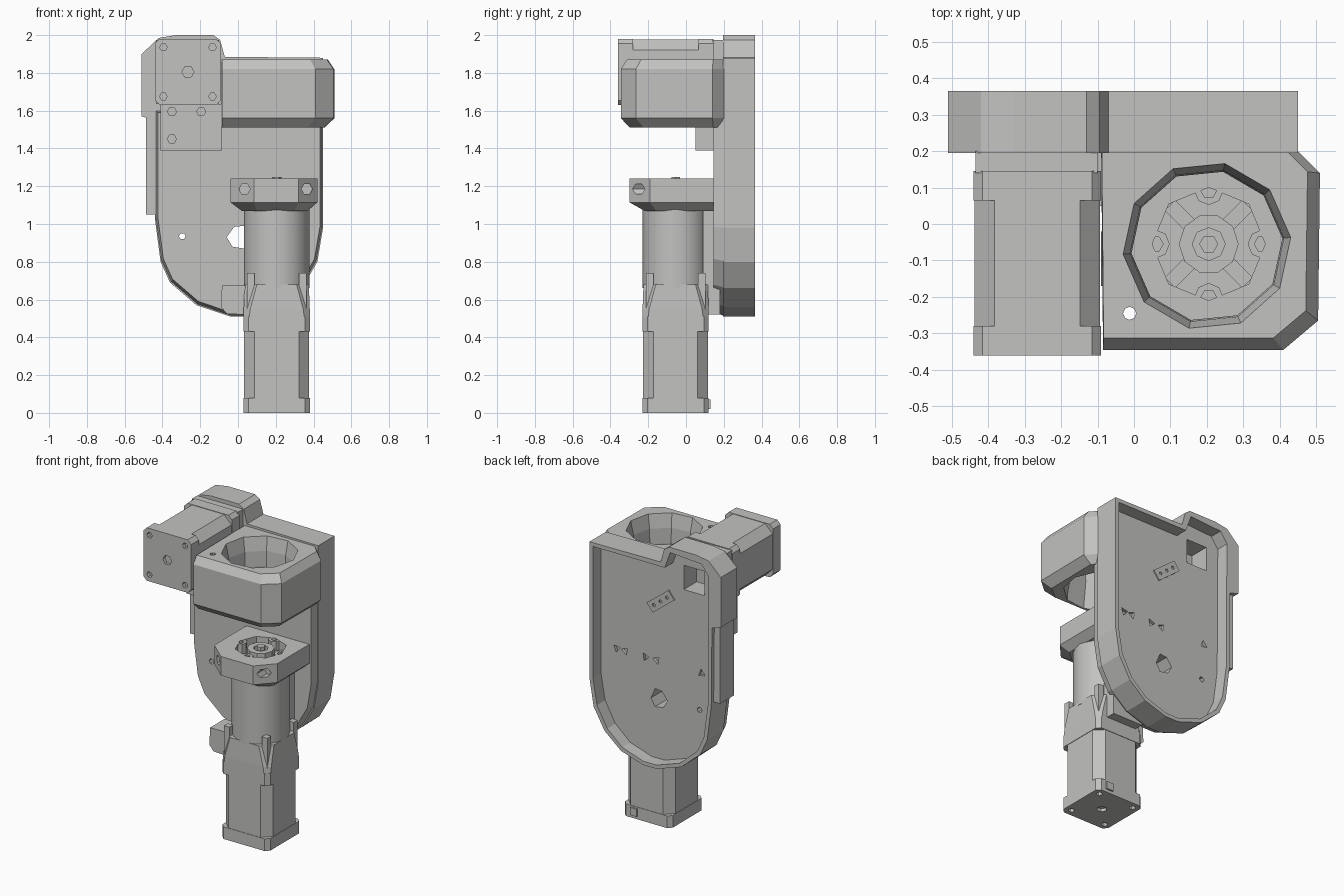
import bpy, bmesh, math
from mathutils import Matrix, Vector

if "Cube" in bpy.data.objects:
    bpy.data.objects.remove(bpy.data.objects["Cube"])

grey = bpy.data.materials.new("light_grey")
grey.diffuse_color = (0.54, 0.54, 0.53, 1)
grey.use_nodes = True
grey.node_tree.nodes["Principled BSDF"].inputs["Base Color"].default_value = grey.diffuse_color


def make(name, rings):
    """Skin closed rings of equal length and cap both ends."""
    bm = bmesh.new()
    rows = [[bm.verts.new(p) for p in ring] for ring in rings]
    n = len(rows[0])
    for a, b in zip(rows, rows[1:]):
        for i in range(n):
            bm.faces.new((a[i], a[(i + 1) % n], b[(i + 1) % n], b[i]))
    bm.faces.new(rows[0][::-1])
    bm.faces.new(rows[-1])
    bmesh.ops.recalc_face_normals(bm, faces=bm.faces)
    me = bpy.data.meshes.new(name)
    bm.to_mesh(me)
    bm.free()
    me.materials.append(grey)
    ob = bpy.data.objects.new(name, me)
    bpy.context.collection.objects.link(ob)
    return ob


def slab_y(name, pts, y0, y1):
    return make(name, [[(x, y, z) for x, z in pts] for y in (y0, y1)])


def box(name, x0, x1, y0, y1, z0, z1):
    return slab_y(name, [(x0, z0), (x1, z0), (x1, z1), (x0, z1)], y0, y1)


def circle(cx, cy, r, n, turn=0):
    return [(cx + r * math.cos(2 * math.pi * i / n + turn),
             cy + r * math.sin(2 * math.pi * i / n + turn)) for i in range(n)]


def stack(name, levels):
    """Loft plan outlines given as (z, points)."""
    return make(name, [[(x, y, z) for x, y in pts] for z, pts in levels])


def cyl(name, cx, cy, r, z0, z1, n=16, turn=0):
    return stack(name, [(z, circle(cx, cy, r, n, turn)) for z in (z0, z1)])


def octo(w, c, cx=0, cy=0):
    """Square of half-width w with corners chamfered by c."""
    q = [(w, -w + c), (w, w - c), (w - c, w), (-w + c, w),
         (-w, w - c), (-w, -w + c), (-w + c, -w), (w - c, -w)]
    return [(cx + x, cy + y) for x, y in q]


def shrink(pts, k, c):
    return [(c[0] + (x - c[0]) * k, c[1] + (y - c[1]) * k) for x, y in pts]


def cut(ob, *cutters):
    for c in cutters:
        m = ob.modifiers.new("cut", 'BOOLEAN')
        m.operation, m.solver, m.object = 'DIFFERENCE', 'EXACT', c
        bpy.context.view_layer.objects.active = ob
        bpy.ops.object.modifier_apply(modifier=m.name)
        bpy.data.objects.remove(c)


def smooth(ob):
    bpy.ops.object.select_all(action='DESELECT')
    ob.select_set(True)
    bpy.context.view_layer.objects.active = ob
    bpy.ops.object.shade_smooth_by_angle(angle=math.radians(35))


def wall_holes():
    return [slab_y("cable_hole", [(-0.06, 0.93), (-0.03, 0.88), (0.03, 0.87), (0.06, 0.92),
                                  (0.03, 0.99), (-0.02, 0.985)], 0.05, 0.4),
            slab_y("small_hole", circle(-0.295, 0.935, 0.018, 6), 0.05, 0.4)]


# Rear housing: shallow rounded tray open at the back
outer = [(-0.51, 1.9), (-0.42, 1.985), (-0.33, 2.0), (-0.13, 2.0), (-0.095, 1.975),
         (-0.07, 1.885), (0.45, 1.88), (0.45, 0.98), (0.42, 0.8), (0.34, 0.66),
         (0.22, 0.56), (0.06, 0.51), (-0.04, 0.51), (-0.22, 0.57), (-0.36, 0.69),
         (-0.41, 0.8), (-0.44, 1.03), (-0.445, 1.55), (-0.51, 1.57)]
inner = [(-0.42, 1.88), (-0.37, 1.95), (-0.14, 1.965), (-0.1, 1.855), (0.425, 1.855),
         (0.425, 0.985), (0.395, 0.815), (0.32, 0.68), (0.21, 0.585), (0.055, 0.535),
         (-0.04, 0.535), (-0.21, 0.593), (-0.338, 0.707), (-0.385, 0.81), (-0.415, 1.03)]
housing = slab_y("housing_tray", outer, 0.195, 0.365)
cut(housing, slab_y("pocket", inner, 0.28, 0.5),
    box("motor_window", -0.33, -0.18, 0.15, 0.3, 1.7, 1.86),
    *wall_holes(),
    *[slab_y("floor_dimple", circle(x, 1.18, 0.028, 3, x * 9), 0.26, 0.3) for x in (0.31, 0.25, 0.1, 0.02, -0.31)])
box("side_cover", -0.487, -0.435, 0.197, 0.34, 1.05, 1.56)

# Raised front wall of the housing, bevelled at its rim
back = [(-0.435, 1.6), (0.445, 1.6), (0.445, 0.98), (0.415, 0.805), (0.335, 0.665),
        (0.215, 0.565), (0.06, 0.515), (-0.04, 0.515), (-0.215, 0.575), (-0.355, 0.695),
        (-0.405, 0.805), (-0.435, 1.03)]
front_wall = make("front_wall", [[(x, 0.145, z) for x, z in shrink(back, 0.975, (0, 1.2))],
                                 [(x, 0.2, z) for x, z in back]])
cut(front_wall, *wall_holes())
box("column_saddle", 0.09, 0.31, 0.09, 0.18, 0.52, 1.1)

# Small plate on the tray floor
brace = box("floor_plate", -0.1, 0.1, -0.006, 0.006, -0.035, 0.035)
cut(brace, *[slab_y("plate_hole", circle(x, 0, 0.012, 5), -0.1, 0.1) for x in (-0.06, 0, 0.06)])
brace.matrix_world = Matrix.Translation((-0.015, 0.282, 1.58)) @ Matrix.Rotation(math.radians(38), 4, 'Y')

# Upper head with a through opening narrowest at the middle
plan = [(-0.09, 0.2), (-0.085, -0.345), (0.41, -0.345), (0.505, -0.265), (0.51, 0.14), (0.45, 0.2)]
mid = (-0.06, 0.19)
head = stack("head_block", [(1.51, shrink(plan, 0.91, mid)), (1.56, plan),
                            (1.82, plan), (1.87, shrink(plan, 0.94, mid))])
cut(head, stack("bore", [(z, circle(0.2, -0.06, r, 10, 0.1)) for z, r in
                         ((1.4, 0.237), (1.55, 0.23), (1.68, 0.208), (1.78, 0.212), (1.95, 0.248))]),
    cyl("pin_hole", -0.012, -0.245, 0.018, 1.4, 2, 8))


def motor(name, place, length):
    """Square motor: two chamfered end caps around a body with cut corners."""
    w = 0.175
    parts = [stack(name + "_base_cap", [(0, octo(w, 0.025)), (0.08, octo(w, 0.025))]),
             stack(name + "_body", [(0.08, octo(w - 0.003, 0.055)), (length - 0.08, octo(w - 0.003, 0.055))]),
             stack(name + "_end_cap", [(length - 0.08, octo(w, 0.025)), (length, octo(w, 0.025))])]
    for cap, z in ((parts[0], 0), (parts[2], length)):
        for sx in (-1, 1):
            for sy in (-1, 1):
                cut(cap, cyl("screw_hole", sx * 0.13, sy * 0.13, 0.02, z - 0.025, z + 0.025, 6))
        cut(cap, cyl("shaft_hole", 0, 0, 0.032, z - 0.02, z + 0.02, 6))
    for p in parts:
        p.data.transform(place)


motor("lower_motor", Matrix.Translation((0.205, -0.055, 0)), 0.51)
motor("upper_motor", Matrix.Translation((-0.265, 0.145, 1.805)) @ Matrix.Rotation(math.pi / 2, 4, 'X'), 0.505)
box("lower_motor_plug", 0.27, 0.32, 0.11, 0.13, 0.02, 0.07)

# Upper motor mount and the bracket beneath it
neck = box("motor_neck", -0.435, -0.1, 0.14, 0.2, 1.635, 1.975)
cut(neck, box("neck_window", -0.33, -0.18, 0.1, 0.3, 1.7, 1.86))
bracket = box("motor_bracket", -0.41, -0.085, 0.05, 0.2, 1.39, 1.635)
cut(bracket, *[slab_y("bracket_hole", circle(x, z, 0.024, 6), 0.0, 0.09)
               for x, z in ((-0.35, 1.595), (-0.195, 1.595), (-0.35, 1.45))])

# Column: adaptor, clamp posts, plug and round gearbox
cx, cy = 0.205, -0.055
stack("column_adaptor", [(0.51, octo(0.175, 0.03, cx, cy)), (0.55, octo(0.175, 0.035, cx, cy)),
                         (0.68, octo(0.17, 0.065, cx, cy))])
for sx in (-1, 1):
    for sy in (-1, 1):
        px, py = cx + sx * 0.138, cy + sy * 0.138
        box("clamp_post", px - 0.02, px + 0.02, py - 0.02, py + 0.02, 0.54, 0.74)
slab_y("side_plug", [(-0.09, 0.56), (-0.06, 0.525), (0.04, 0.52), (0.04, 0.675), (-0.085, 0.675)], -0.17, -0.02)
smooth(cyl("gearbox_barrel", cx, cy, 0.174, 0.66, 1.09, 20))

# Column flange with a recessed socket and angled side holes
rim = [(-0.04, 0.16), (-0.04, -0.19), (0.085, -0.3), (0.32, -0.3), (0.42, -0.19), (0.42, 0.16)]
foot = [(0.02, 0.16), (0.02, -0.16), (0.1, -0.22), (0.3, -0.22), (0.37, -0.16), (0.37, 0.16)]
flange = stack("column_flange", [(1.07, foot), (1.115, rim), (1.24, rim)])
cut(flange, cyl("socket", cx, cy, 0.155, 1.12, 1.3, 8),
    *[slab_y("front_hole", circle(x, 1.185, 0.03, 6), -0.32, -0.2) for x in (0.035, 0.365)])

# Output hub and four screw bosses inside the socket
hub = cyl("output_hub", cx, cy, 0.082, 1.11, 1.235, 10)
cut(hub, cyl("hub_bore", cx, cy, 0.045, 1.18, 1.3, 8))
cyl("hub_pin", cx, cy, 0.026, 1.15, 1.25, 6)
for i in range(4):
    a = i * math.pi / 2
    bx, by = cx + 0.147 * math.cos(a), cy + 0.147 * math.sin(a)
    boss = cyl("screw_boss", bx, by, 0.04, 1.11, 1.238, 8)
    cut(boss, cyl("screw_bore", bx, by, 0.022, 1.19, 1.3, 6))
    rib = box("socket_rib", 0.07, 0.15, -0.02, 0.02, 1.11, 1.2)
    rib.matrix_world = Matrix.Translation((cx, cy, 0)) @ Matrix.Rotation(a + math.pi / 4, 4, 'Z')
